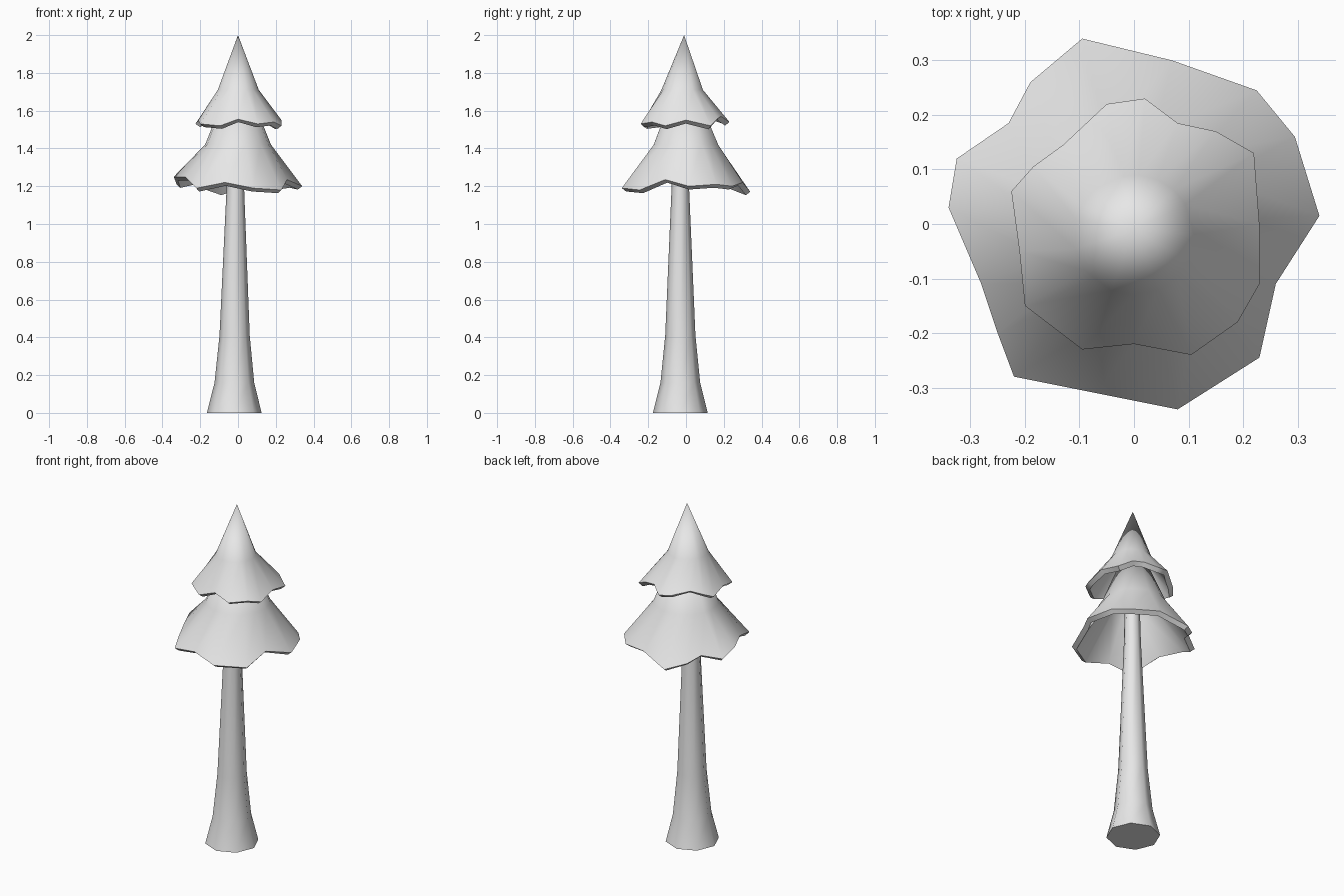
import bpy
import bmesh
from math import cos, sin, tau, atan2, radians
from mathutils import Vector

default_cube = bpy.data.objects.get("Cube")
if default_cube:
    bpy.data.objects.remove(default_cube, do_unlink=True)

# One plain material for the whole tree
grey = bpy.data.materials.new("plain grey")
grey.use_nodes = True
colour = (0.8, 0.8, 0.8, 1)
grey.diffuse_color = colour
grey.node_tree.nodes["Principled BSDF"].inputs["Base Color"].default_value = colour


def circle(centre, radius, angles):
    """Horizontal ring of points around a centre, one per angle."""
    return [Vector(centre) + Vector((cos(a), sin(a), 0)) * radius for a in angles]


def loft(name, rings, tip=None, capped=False, thickness=0):
    """Skin a stack of rings, optionally ending in a tip, caps or a thick shell."""
    bm = bmesh.new()
    loops = [[bm.verts.new(point) for point in ring] for ring in rings]
    count = len(loops[0])
    for lower, upper in zip(loops, loops[1:]):
        for i in range(count):
            j = (i + 1) % count
            bm.faces.new((lower[i], lower[j], upper[j], upper[i]))
    if tip:
        apex = bm.verts.new(tip)
        last = loops[-1]
        for i in range(count):
            bm.faces.new((last[i], last[(i + 1) % count], apex))
    if capped:
        bm.faces.new(loops[0][::-1])
        bm.faces.new(loops[-1])
    bm.normal_update()

    mesh = bpy.data.meshes.new(name)
    bm.to_mesh(mesh)
    bm.free()
    mesh.materials.append(grey)
    obj = bpy.data.objects.new(name, mesh)
    bpy.context.collection.objects.link(obj)

    bpy.ops.object.select_all(action="DESELECT")
    obj.select_set(True)
    bpy.context.view_layer.objects.active = obj
    if thickness:
        shell = obj.modifiers.new("shell", "SOLIDIFY")
        shell.thickness = thickness
        shell.offset = -1
        bpy.ops.object.modifier_apply(modifier=shell.name)
    bpy.ops.object.shade_smooth_by_angle(angle=radians(55))
    return obj


def foliage_tier(name, rim, waist_centre, waist_radius, tip):
    """Hollow cone with a ragged rim, flaring out below its waist."""
    edge = [Vector(point) / 100 for point in rim]
    angles = [atan2(point.y, point.x) for point in edge]
    waist = circle(waist_centre, waist_radius, angles)
    return loft(name, [edge, waist], tip=tip, thickness=0.03)


# Ragged rims, counter-clockwise, in hundredths of a unit
lower_rim = [
    (34, 1.5, 20), (29.5, 16, 21), (22.5, 24.5, 20), (7, 30, 22),
    (-9.5, 34, 17), (-19, 26, 20), (-23, 18.5, 23), (-32.5, 12, 21),
    (-34, 3, 25), (-28, -11, 25), (-25, -20, 22), (-22, -28, 19),
    (-7, -31, 22), (8, -34, 19), (23, -24.5, 18), (26, -11, 23.5),
]
lower_rim = [(x, y, z + 100) for x, y, z in lower_rim]
upper_rim = [
    (23, 0, 55), (22, 13, 52), (15, 17, 56), (8, 18.5, 57),
    (2, 23, 54), (-5, 22, 55), (-13, 14.5, 57), (-18.5, 10.5, 55),
    (-22.5, 6, 53), (-21, -5, 55), (-20, -15, 53), (-9.5, -23, 52),
    (0, -22, 55.5), (10.5, -24, 53), (19, -18, 54), (23, -11, 52),
]
upper_rim = [(x, y, z + 100) for x, y, z in upper_rim]

foliage_tier("lower_foliage", lower_rim, (0, 0, 1.42), 0.175, (0, -0.01, 1.85))
foliage_tier("upper_foliage", upper_rim, (0, -0.02, 1.71), 0.11, (0, -0.01, 2))

# Flared eight-sided trunk, ending inside the foliage
trunk_angles = [tau * i / 8 for i in range(8)]
trunk_profile = [(0, 0.145), (0.16, 0.105), (0.41, 0.08), (1.2, 0.046), (1.45, 0.04)]
trunk_rings = [
    circle((-0.02 + 0.005 * z, -0.03, z), radius, trunk_angles)
    for z, radius in trunk_profile
]
loft("trunk", trunk_rings, capped=True)
